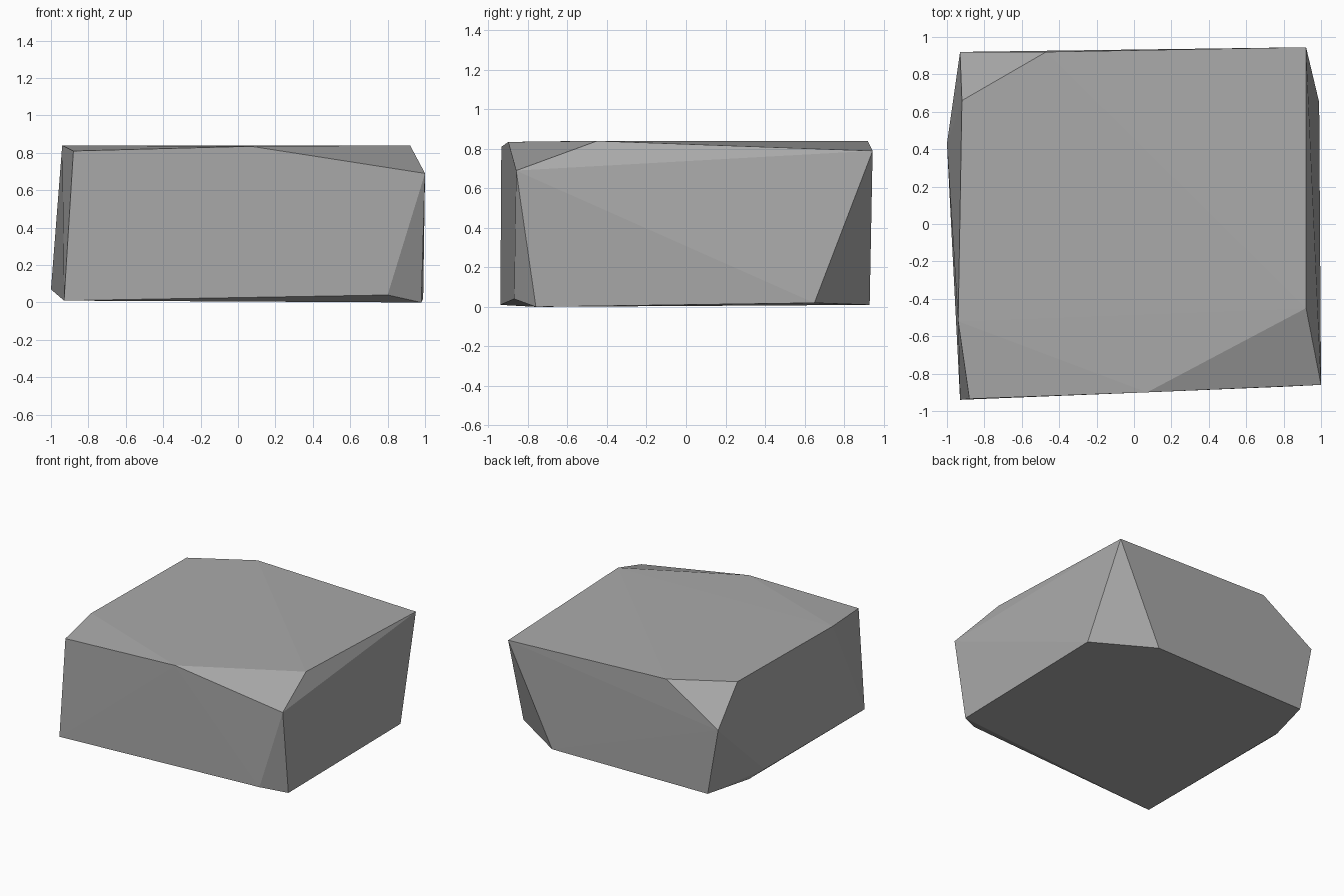
import bpy
import bmesh

# Remove the default object
default_object = bpy.data.objects.get("Cube")
if default_object:
    bpy.data.objects.remove(default_object, do_unlink=True)


def make_material(name, colour):
    material = bpy.data.materials.new(name)
    material.use_nodes = True
    material.diffuse_color = colour
    shader = material.node_tree.nodes["Principled BSDF"]
    shader.inputs["Base Color"].default_value = colour
    shader.inputs["Roughness"].default_value = 0.9
    return material


def make_hull(name, corners, material):
    """Wrap a tight, flat-faced convex skin around the given corners."""
    builder = bmesh.new()
    for corner in corners:
        builder.verts.new(corner)
    hull = bmesh.ops.convex_hull(builder, input=builder.verts[:])
    unused = [v for v in hull["geom_interior"] if isinstance(v, bmesh.types.BMVert)]
    bmesh.ops.delete(builder, geom=unused, context="VERTS")
    bmesh.ops.recalc_face_normals(builder, faces=builder.faces[:])
    for face in builder.faces:
        face.smooth = False
    mesh = bpy.data.meshes.new(name)
    builder.to_mesh(mesh)
    builder.free()
    mesh.materials.append(material)
    rock = bpy.data.objects.new(name, mesh)
    bpy.context.collection.objects.link(rock)
    return rock


# Corners of the upper face, with its chipped edges
upper_corners = [
    (-0.94, -0.52, 0.84), (-0.92, 0.66, 0.84), (-0.47, 0.92, 0.84),
    (0.92, 0.945, 0.79), (0.92, -0.45, 0.84), (0.07, -0.9, 0.835),
    (-0.88, -0.935, 0.81),
]

# Lower points of the chips between the top and the sides
side_corners = [(1, -0.86, 0.69), (-0.93, 0.92, 0.55), (-1, 0.43, 0.07)]

# Corners around the base
base_corners = [
    (-0.93, -0.94, 0.01), (0.8, -0.87, 0.04), (0.98, -0.76, 0),
    (0.99, 0.65, 0.02), (0.54, 0.93, 0.01), (-0.83, 0.91, 0.01),
    (-0.93, 0.53, 0.01),
]

# Single block of stone
stone = make_material("stone_grey", (0.4, 0.4, 0.4, 1))
make_hull("rock_block", upper_corners + side_corners + base_corners, stone)
